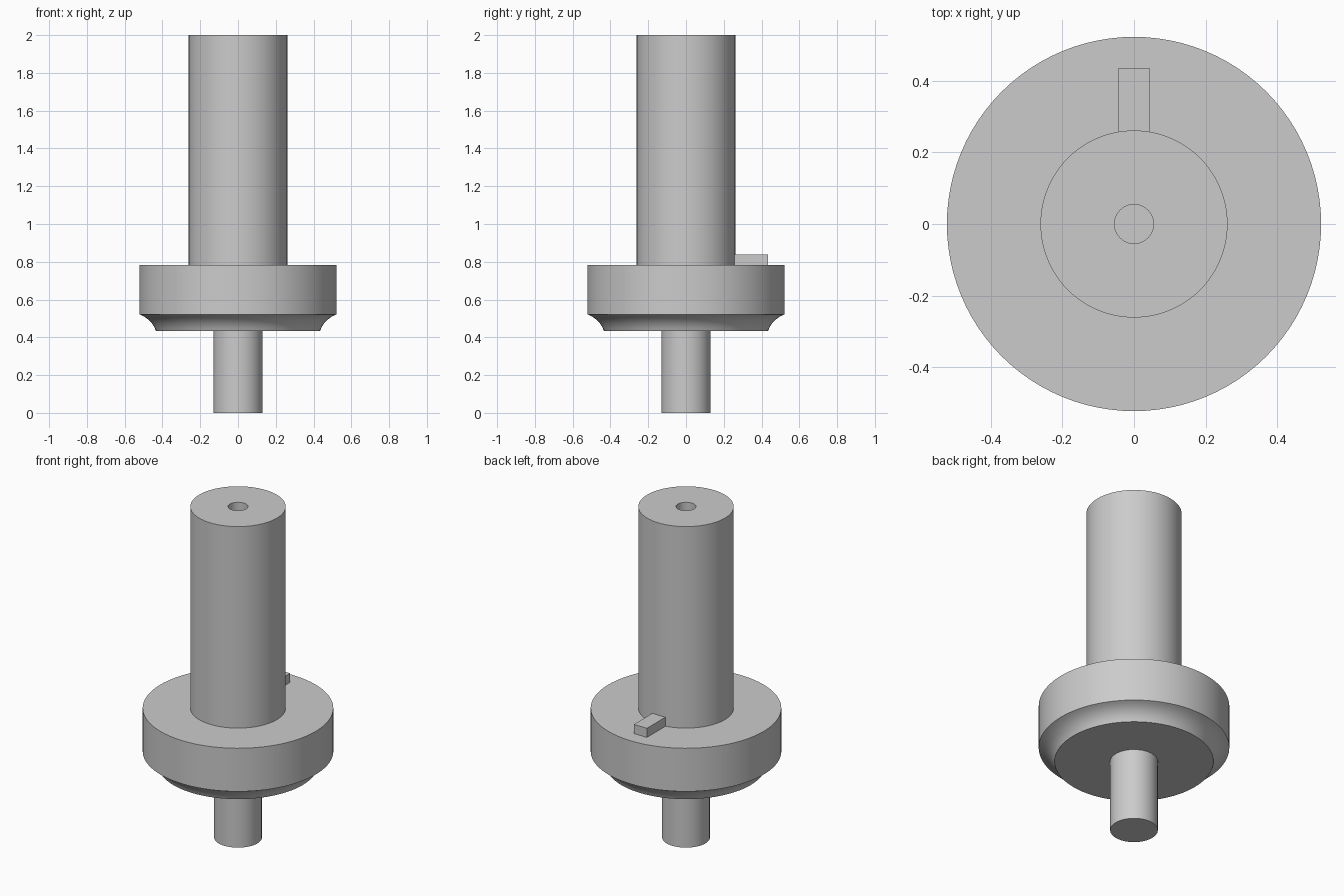
import bpy
import bmesh
import math
from mathutils import Matrix, Vector

cube = bpy.data.objects.get("Cube")
if cube:
    bpy.data.objects.remove(cube, do_unlink=True)

U = 2 / 46          # design module: every size is a multiple of this
SEGMENTS = 96

steel = bpy.data.materials.new("plain grey")
steel.use_nodes = True
GREY = (0.6, 0.6, 0.6, 1)
steel.diffuse_color = GREY
steel.node_tree.nodes["Principled BSDF"].inputs["Base Color"].default_value = GREY


def add_object(name, bm):
    bmesh.ops.recalc_face_normals(bm, faces=bm.faces)
    mesh = bpy.data.meshes.new(name)
    bm.to_mesh(mesh)
    bm.free()
    mesh.materials.append(steel)
    obj = bpy.data.objects.new(name, mesh)
    bpy.context.collection.objects.link(obj)
    return obj


def lathe(name, profile):
    """Turn a (radius, height) profile, in modules, around the z axis."""
    bm = bmesh.new()
    verts = [bm.verts.new((r * U, 0, z * U)) for r, z in profile]
    edges = [bm.edges.new(pair) for pair in zip(verts, verts[1:])]
    bmesh.ops.spin(bm, geom=verts + edges, cent=(0, 0, 0), axis=(0, 0, 1),
                   angle=math.tau, steps=SEGMENTS)
    bmesh.ops.remove_doubles(bm, verts=bm.verts, dist=1e-5)
    obj = add_object(name, bm)
    bpy.ops.object.select_all(action='DESELECT')
    obj.select_set(True)
    bpy.context.view_layer.objects.active = obj
    bpy.ops.object.shade_smooth_by_angle(angle=math.radians(30))


# Thin lower pin
lathe("lower_pin", [(0, 0), (3, 0), (3, 10)])

# Collar with a hollow curved lower edge
start, control, end = Vector((10, 10)), Vector((10.5, 11.4)), Vector((12, 12))
cove = []
for i in range(9):
    t = i / 8
    cove.append(tuple(start * (1 - t) ** 2 + control * 2 * t * (1 - t) + end * t * t))
lathe("collar", [(3, 10)] + cove + [(12, 18), (6, 18)])

# Main shaft with a blind centre hole in its top
lathe("main_shaft", [(6, 18), (6, 46), (1.25, 46), (1.25, 38), (0, 38)])

# Locating key on the back of the collar
bm = bmesh.new()
size = Vector((2, 4.2, 1.27)) * U
centre = Vector((0, 7.9, 18.635)) * U
bmesh.ops.create_cube(bm, size=1,
                      matrix=Matrix.Translation(centre) @ Matrix.Diagonal(size.to_4d()))
add_object("locating_key", bm)
